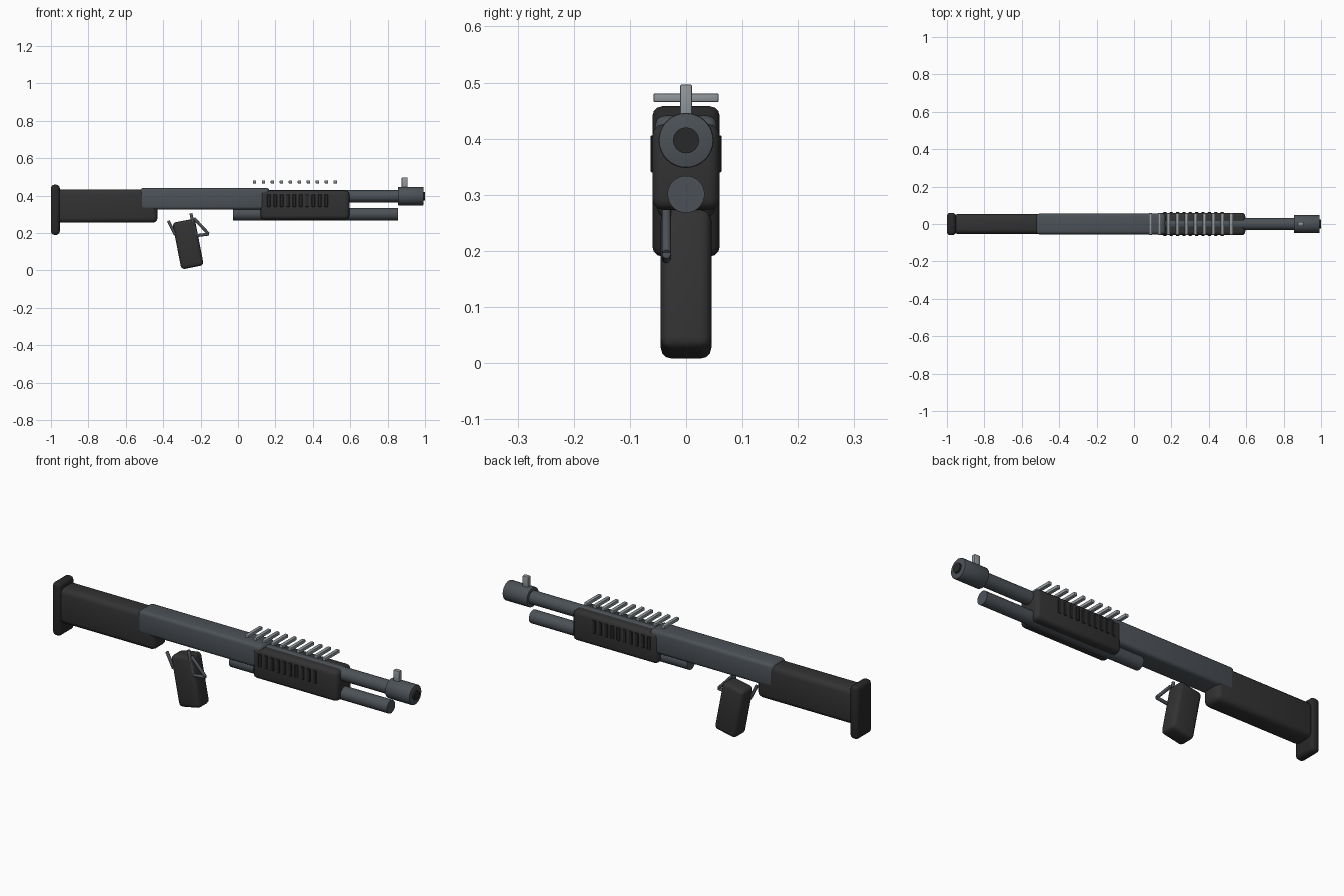
import bpy, math
from mathutils import Vector

cube = bpy.data.objects.get("Cube")
if cube:
    bpy.data.objects.remove(cube, do_unlink=True)


def material(name, rgb):
    m = bpy.data.materials.new(name)
    m.use_nodes = True
    m.diffuse_color = (*rgb, 1)
    m.node_tree.nodes["Principled BSDF"].inputs["Base Color"].default_value = (*rgb, 1)
    return m


polymer = material("dark polymer", (0.032, 0.032, 0.032))
rubber = material("black rubber", (0.021, 0.021, 0.021))
gunmetal = material("blued gunmetal", (0.072, 0.083, 0.095))
steel = material("pale steel", (0.28, 0.31, 0.33))


def finish(name, mat, bevel=0, segments=3):
    ob = bpy.context.object
    ob.name = name
    ob.data.materials.append(mat)
    if bevel:
        mod = ob.modifiers.new("Rounded edges", "BEVEL")
        mod.width = bevel
        mod.segments = segments
        bpy.ops.object.modifier_apply(modifier=mod.name)
    bpy.ops.object.shade_smooth_by_angle(angle=math.radians(35))
    return ob


def block(name, x, y, z, mat, bevel=0, segments=3, tilt=0):
    """Box from (min, max) spans, tilted about the y axis."""
    spans = (x, y, z)
    bpy.ops.mesh.primitive_cube_add(size=1, location=[(a + b) / 2 for a, b in spans])
    bpy.context.object.scale = [b - a for a, b in spans]
    bpy.ops.object.transform_apply(location=False, rotation=False, scale=True)
    bpy.context.object.rotation_euler.y = tilt
    return finish(name, mat, bevel, segments)


def rod(name, start, end, radius, mat, bevel=0, sides=32):
    """Cylinder between two points."""
    a, b = Vector(start), Vector(end)
    bpy.ops.mesh.primitive_cylinder_add(vertices=sides, radius=radius,
                                        depth=(b - a).length, location=(a + b) / 2)
    bpy.context.object.rotation_euler = (b - a).to_track_quat("Z", "Y").to_euler()
    return finish(name, mat, bevel, 2)


# Stock and butt pad
block("stock", (-0.97, -0.43), (-0.053, 0.053), (0.255, 0.433), polymer, 0.026)
block("butt_pad", (-1.0, -0.953), (-0.06, 0.06), (0.19, 0.458), rubber, 0.018)

# Receiver, barrel and magazine tube
block("receiver", (-0.523, 0.168), (-0.055, 0.055), (0.325, 0.441), gunmetal, 0.017)
rod("barrel", (0.1, 0, 0.397), (0.87, 0, 0.397), 0.033, gunmetal)
rod("magazine_tube", (-0.028, 0, 0.301), (0.855, 0, 0.301), 0.033, gunmetal)
rod("muzzle", (0.855, 0, 0.397), (0.992, 0, 0.397), 0.049, gunmetal, 0.004)
rod("bore", (0.97, 0, 0.397), (1.0, 0, 0.397), 0.023, rubber)

# Pump grip with raised ribs on both sides
block("fore_end", (0.12, 0.595), (-0.06, 0.06), (0.273, 0.426), polymer, 0.02)
for i in range(10):
    x = 0.165 + 0.034 * i
    for label, side in (("left", 1), ("right", -1)):
        y = sorted((side * 0.055, side * 0.0635))
        block(f"fore_end_rib_{label}_{i + 1}", (x - 0.009, x + 0.009), y,
              (0.34, 0.406), rubber, 0.002, 1)

# Top rail slats
for i in range(10):
    x = 0.088 + 0.048 * i
    block(f"rail_slat_{i + 1}", (x - 0.009, x + 0.009), (-0.058, 0.058),
          (0.465, 0.481), steel, 0.003, 2)

# Front sight
block("front_sight", (0.875, 0.907), (-0.011, 0.011), (0.435, 0.497), steel, 0.004, 2)

# Pistol grip, leaning forward at the bottom
block("pistol_grip", (-0.328, -0.206), (-0.045, 0.045), (0.014, 0.268),
      polymer, 0.019, tilt=math.radians(-11))

# Trigger, guard and rear strut: thin rods offset to the right side
rods = {
    "trigger": ((-0.252, 0.305), (-0.225, 0.187)),
    "guard_front": ((-0.235, 0.278), (-0.158, 0.196)),
    "guard_bottom": ((-0.156, 0.194), (-0.228, 0.185)),
    "rear_strut": ((-0.373, 0.265), (-0.335, 0.19)),
}
for name, ((x1, z1), (x2, z2)) in rods.items():
    rod(name, (x1, -0.035, z1), (x2, -0.035, z2), 0.008, gunmetal, 0.002, 16)
